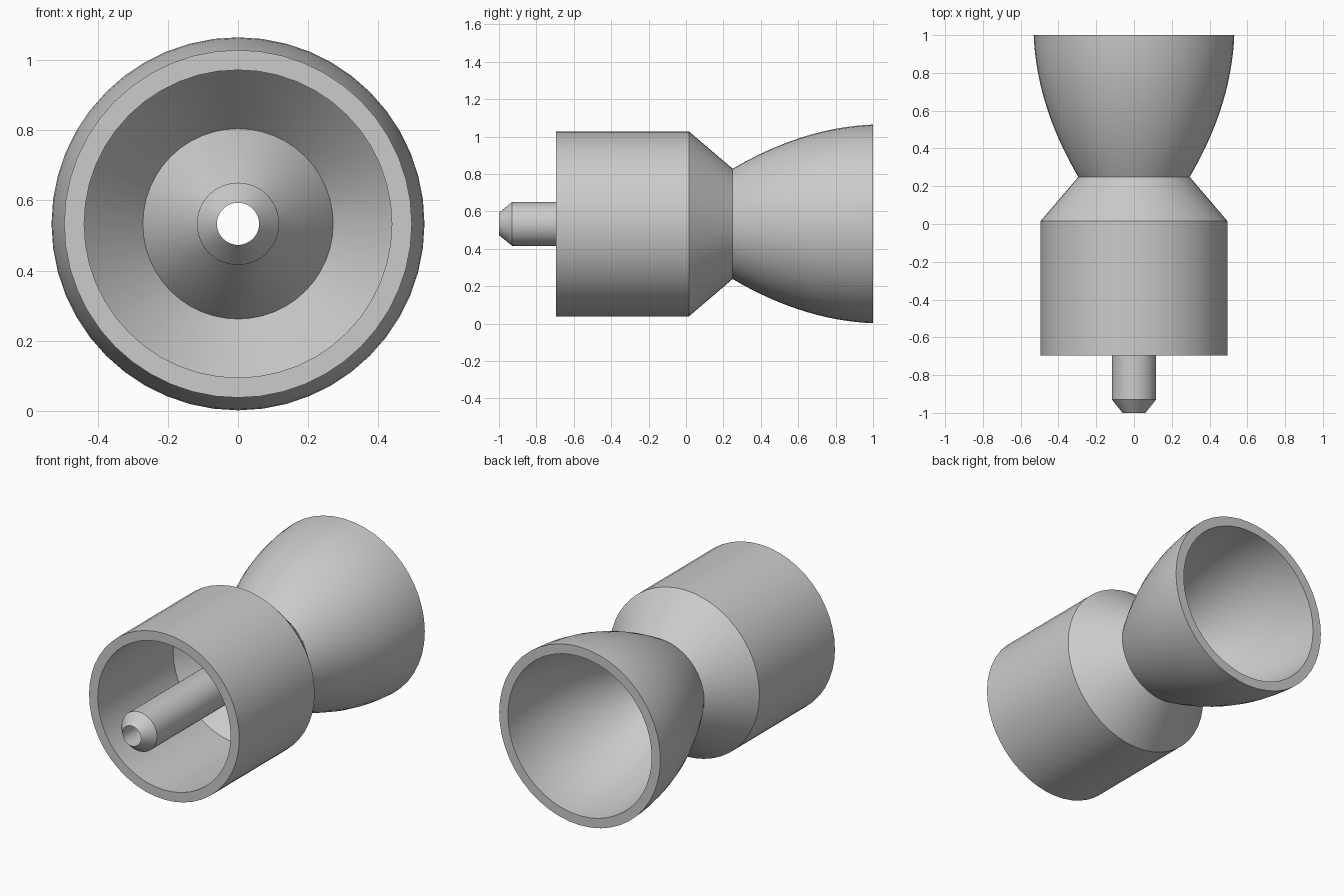
import bpy, bmesh, math

if "Cube" in bpy.data.objects:
    bpy.data.objects.remove(bpy.data.objects["Cube"])

SEGMENTS = 48
CENTRE_Z = 0.533
WALL = 0.057


def lathe(name, profile):
    """Spin a closed (y, radius) profile around the horizontal y axis."""
    bm = bmesh.new()
    rings = []
    for y, r in profile:
        ring = []
        for i in range(SEGMENTS):
            a = 2 * math.pi * i / SEGMENTS
            ring.append(bm.verts.new((r * math.sin(a), y, CENTRE_Z + r * math.cos(a))))
        rings.append(ring)
    for k, ring in enumerate(rings):
        nxt = rings[(k + 1) % len(rings)]
        for i in range(SEGMENTS):
            j = (i + 1) % SEGMENTS
            bm.faces.new((ring[i], ring[j], nxt[j], nxt[i]))
    bmesh.ops.recalc_face_normals(bm, faces=bm.faces[:])
    mesh = bpy.data.meshes.new(name)
    bm.to_mesh(mesh)
    bm.free()
    obj = bpy.data.objects.new(name, mesh)
    bpy.context.collection.objects.link(obj)
    bpy.ops.object.select_all(action='DESELECT')
    obj.select_set(True)
    bpy.context.view_layer.objects.active = obj
    bpy.ops.object.shade_smooth_by_angle(angle=math.radians(25))
    return obj


def bell_radius(y):
    u = 1 - y
    return 0.531 - 0.04 * u - 0.366 * u * u


# Bell with its narrow feed tube, hollow all the way through
ys = [-0.01 + 1.01 * i / 20 for i in range(21)]
outer = [(-1.0, 0.06), (-0.93, 0.117)] + [(y, bell_radius(y)) for y in ys]
inner = [(y, bell_radius(y) - WALL) for y in reversed(ys)]
lathe("bell_and_tube", outer + inner)

# Cylindrical sleeve, open at the front, tapering onto the bell
lathe("sleeve", [
    (-0.695, 0.495), (0.015, 0.495), (0.255, 0.29),
    (0.215, 0.267), (0.015, 0.438), (-0.695, 0.438),
])
